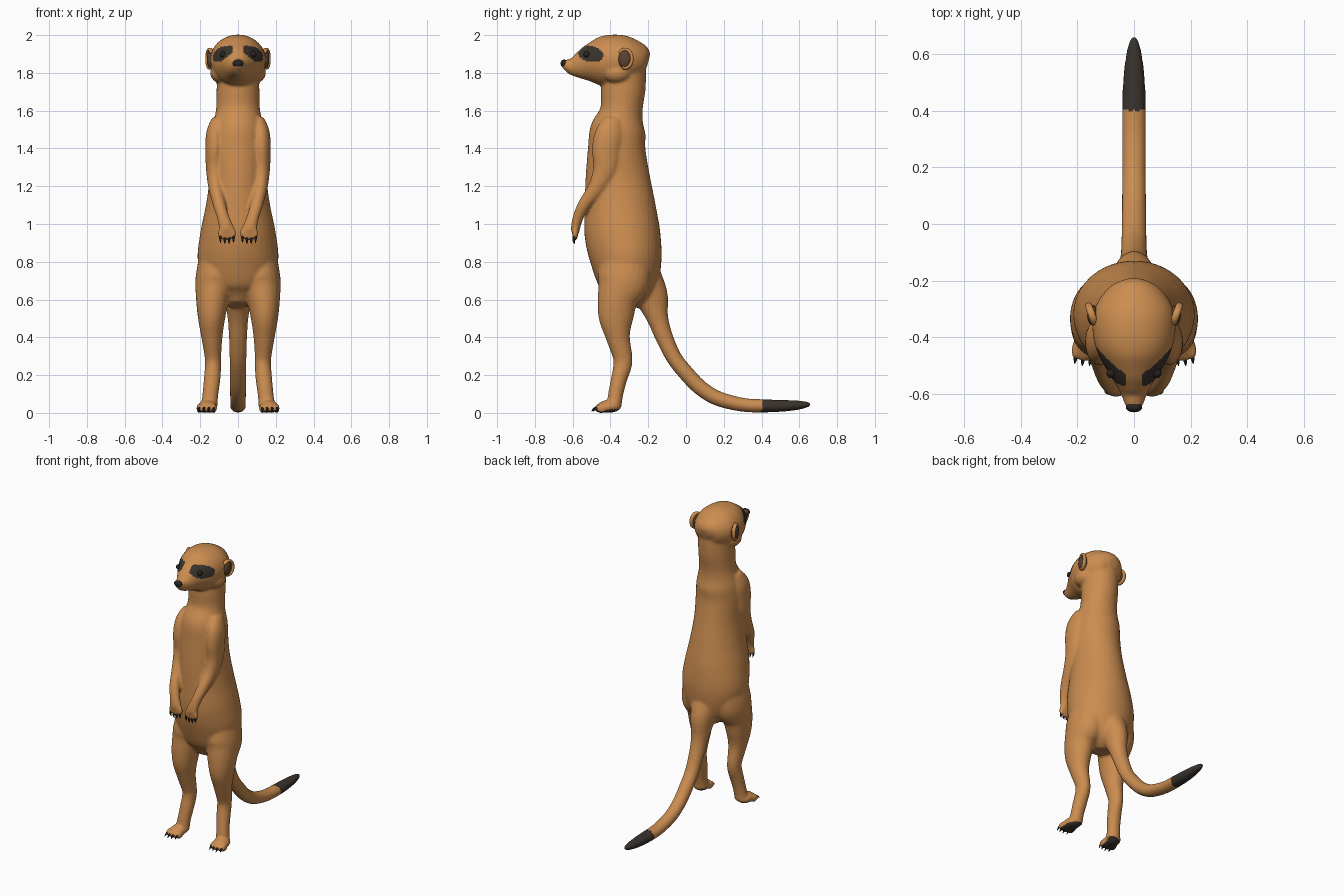
import bpy, bmesh, math
from mathutils import Vector, Matrix

cube = bpy.data.objects.get("Cube")
if cube:
    bpy.data.objects.remove(cube, do_unlink=True)


def material(name, rgb):
    m = bpy.data.materials.new(name)
    m.use_nodes = True
    m.diffuse_color = (*rgb, 1)
    bsdf = m.node_tree.nodes["Principled BSDF"]
    bsdf.inputs["Base Color"].default_value = (*rgb, 1)
    bsdf.inputs["Roughness"].default_value = 0.8
    return m


FUR = material("tan_fur", (0.60, 0.265, 0.08))
DARK = material("dark_fur", (0.042, 0.033, 0.026))
EAR = material("ear_brown", (0.10, 0.055, 0.03))
BLACK = material("claw_black", (0.02, 0.017, 0.015))


def spline(pts, steps):
    """Catmull-Rom through the control sections."""
    out = []
    for i in range(len(pts) - 1):
        a, b, c, d = (pts[max(0, min(len(pts) - 1, i + k))] for k in (-1, 0, 1, 2))
        for s in range(steps):
            t = s / steps
            out.append([q + 0.5 * t * (r - p + t * (2*p - 5*q + 4*r - e + t * (3*(q - r) + e - p)))
                        for p, q, r, e in zip(a, b, c, d)])
    return out + [list(pts[-1])]


def loft(bm, pts, side=1, n=24, steps=5):
    """Skin elliptical sections (x, y, z, side radius, depth radius)."""
    secs = spline(pts, steps)
    pos = [Vector((p[0] * side, p[1], p[2])) for p in secs]
    rings = []
    for i, p in enumerate(secs):
        t = (pos[min(i + 1, len(pos) - 1)] - pos[max(i - 1, 0)]).normalized()
        u = (Vector((1, 0, 0)) - t * t.x).normalized()
        v = t.cross(u)
        ang = [2 * math.pi * k / n for k in range(n)]
        rings.append([bm.verts.new(pos[i] + u * p[3] * math.cos(a) + v * p[4] * math.sin(a)) for a in ang])
    faces = [bm.faces.new(rings[0]), bm.faces.new(rings[-1])]
    for a, b in zip(rings, rings[1:]):
        faces += [bm.faces.new((a[k], a[(k + 1) % n], b[(k + 1) % n], b[k])) for k in range(n)]
    bmesh.ops.recalc_face_normals(bm, faces=faces)


def ball(bm, loc, size):
    m = Matrix.Translation(loc) @ Matrix.Diagonal((*size, 1))
    bmesh.ops.create_uvsphere(bm, u_segments=20, v_segments=12, radius=1, matrix=m)


def finish(bm, name, mat):
    me = bpy.data.meshes.new(name)
    bm.to_mesh(me)
    bm.free()
    me.materials.append(mat)
    me.shade_smooth()
    ob = bpy.data.objects.new(name, me)
    bpy.context.collection.objects.link(ob)
    return ob


body = bmesh.new()

# Torso and neck
loft(body, [(0, -.32, .57, .06, .08), (0, -.305, .66, .165, .15), (0, -.315, .8, .213, .187),
            (0, -.337, .95, .2, .2), (0, -.35, 1.1, .17, .187), (0, -.362, 1.25, .15, .17),
            (0, -.367, 1.4, .148, .152), (0, -.36, 1.5, .14, .146), (0, -.342, 1.6, .117, .112),
            (0, -.332, 1.72, .113, .118), (0, -.32, 1.84, .11, .11)], n=40)

# Head and muzzle
loft(body, [(0, -.198, 1.865, .03, .03), (0, -.225, 1.87, .09, .08), (0, -.3, 1.87, .14, .122),
            (0, -.38, 1.868, .146, .135), (0, -.45, 1.858, .13, .13), (0, -.51, 1.85, .098, .102),
            (0, -.56, 1.84, .068, .074), (0, -.6, 1.835, .046, .05), (0, -.635, 1.842, .033, .03),
            (0, -.655, 1.846, .02, .017)], n=40)

# Tail
loft(body, [(0, -.24, .74, .11, .1), (0, -.185, .62, .075, .09), (0, -.15, .5, .055, .057),
            (0, -.115, .4, .048, .047), (0, -.062, .29, .045, .042), (0, .01, .2, .044, .042),
            (0, .08, .13, .043, .041), (0, .17, .076, .042, .04), (0, .3, .043, .042, .037),
            (0, .42, .037, .042, .035), (0, .52, .038, .038, .031), (0, .6, .041, .028, .024),
            (0, .645, .045, .016, .015), (0, .663, .046, .006, .006)], n=24)

claws = bmesh.new()
for s in (1, -1):
    # Cheeks
    ball(body, (s * .088, -.365, 1.8), (.06, .075, .055))
    # Leg
    loft(body, [(.1, -.32, .85, .1, .13), (.12, -.33, .7, .106, .14), (.135, -.362, .6, .088, .107),
                (.14, -.37, .5, .072, .092), (.138, -.36, .4, .056, .064), (.133, -.336, .3, .044, .052),
                (.132, -.336, .25, .043, .049), (.137, -.354, .18, .044, .043),
                (.146, -.372, .1, .042, .04), (.153, -.382, .03, .045, .04)], s)
    ball(body, (s * .163, -.408, .034), (.05, .064, .034))
    # Arm and palm
    loft(body, [(.1, -.38, 1.55, .04, .05), (.12, -.405, 1.48, .048, .075), (.123, -.42, 1.4, .05, .078),
                (.124, -.425, 1.3, .046, .068), (.12, -.468, 1.2, .038, .048), (.098, -.54, 1.1, .034, .034),
                (.077, -.573, 1.03, .033, .028), (.061, -.585, .975, .04, .024),
                (.058, -.585, .95, .036, .018)], s)
    for k in range(4):
        # Toe with claw
        x, reach = .127 + .026 * k, .007 * (1 - abs(k - 1.5))
        ball(body, (s * x, -.45 - reach, .024), (.0155, .034, .025))
        loft(claws, [(x, -.465 - reach, .026, .008, .009), (x + .002, -.482 - reach, .022, .006, .007),
                     (x + .004, -.497 - reach, .008, .001, .001)], s, 8, 3)
        # Finger with claw
        x = .024 + .023 * k
        ball(body, (s * x, -.587, .947 - reach), (.0135, .016, .033))
        loft(claws, [(x, -.59, .932 - reach, .008, .009), (x, -.594, .915 - reach, .006, .007),
                     (x, -.588, .897 - reach, .001, .001)], s, 8, 3)

# Fuse the body into one soft skin
skin = finish(body, "body", FUR)
remesh = skin.modifiers.new("fuse", "REMESH")
remesh.mode = "VOXEL"
remesh.voxel_size = 0.008
soften = skin.modifiers.new("soften", "SMOOTH")
soften.factor, soften.iterations = 0.5, 8
bpy.context.view_layer.objects.active = skin
skin.select_set(True)
for name in ("fuse", "soften"):
    bpy.ops.object.modifier_apply(modifier=name)

# Dark tail tip, eye patches and soles
mesh = skin.data
mesh.materials.clear()
mesh.materials.append(FUR)
mesh.materials.append(DARK)
for f in mesh.polygons:
    x, y, z = f.center
    a, b = y + .505, z - 1.9 + .12 * (y + .505)
    patch = z > 1.8 and abs(x) > .028 and (a / .067) ** 2 + (b / .043) ** 2 < 1
    sole = y < -.3 and z < .03 and f.normal.z < -.6
    f.material_index = int(y > .4 or patch or sole)
mesh.shade_smooth()

# Eyes set on the skin surface
eyes = bmesh.new()
for s in (1, -1):
    hit = skin.closest_point_on_mesh(Vector((s * .1, -.54, 1.908)))[1]
    ball(eyes, hit, (.017, .017, .017))
finish(eyes, "eyes", BLACK)
finish(claws, "claws", BLACK)

# Nose
nose = bmesh.new()
ball(nose, (0, -.646, 1.85), (.029, .018, .021))
finish(nose, "nose", BLACK)

# Ears: dark cup with a curled rim open to the front
cups, rims = bmesh.new(), bmesh.new()
for s in (1, -1):
    ball(cups, (s * .145, -.322, 1.872), (.02, .036, .05))
    arc = [math.radians(d) for d in range(-110, 141, 25)]
    loft(rims, [(.148 + .012 * math.cos(a), -.322 + .036 * math.cos(a), 1.875 + .049 * math.sin(a),
                 .013, .009) for a in arc], s, 12, 3)
finish(cups, "ear_cups", EAR)
finish(rims, "ear_rims", FUR)
